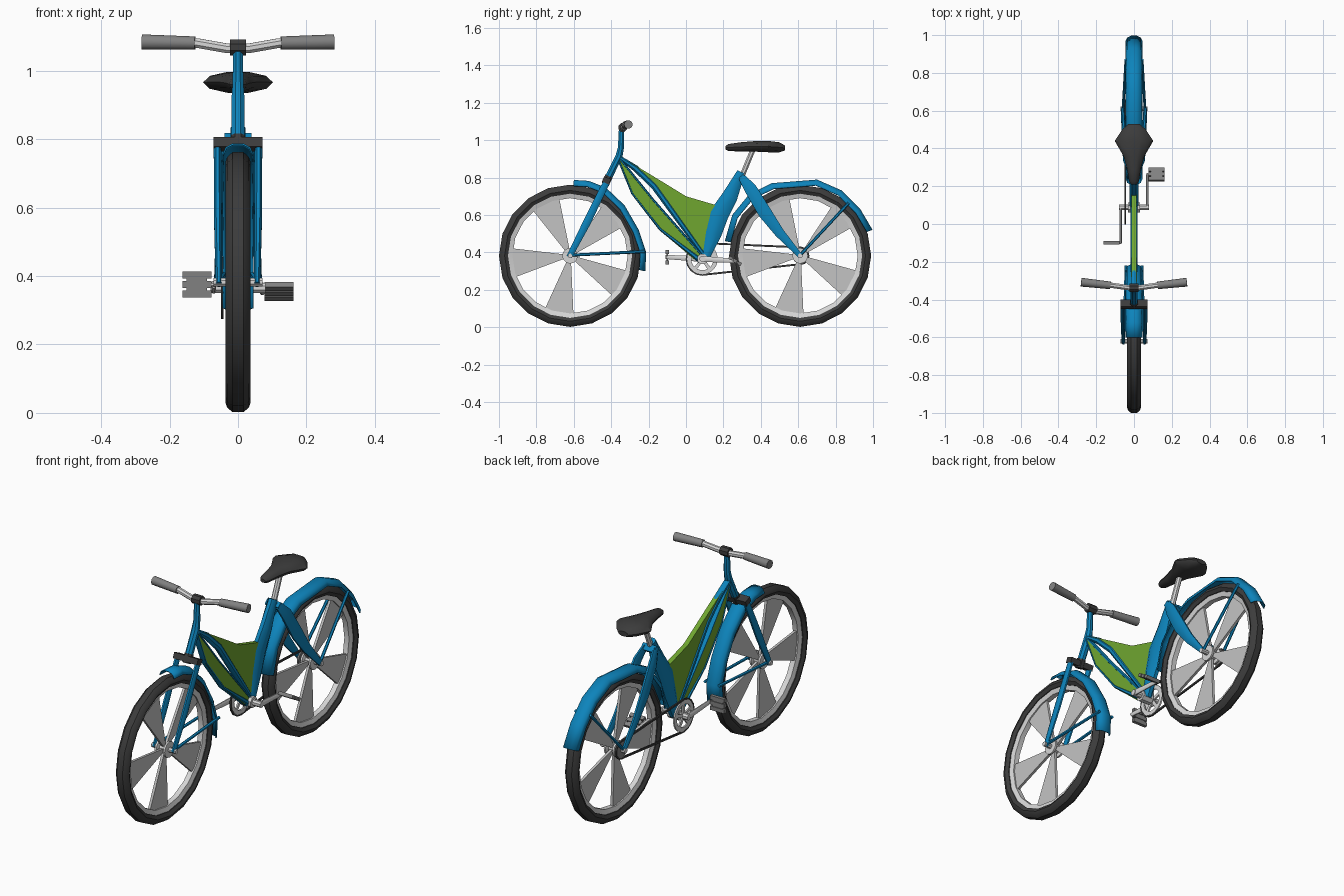
import bpy, bmesh, math
from mathutils import Vector, Matrix

if "Cube" in bpy.data.objects:
    bpy.data.objects.remove(bpy.data.objects["Cube"])


def material(name, r, g, b):
    m = bpy.data.materials.new(name)
    m.diffuse_color = (r, g, b, 1)
    m.use_nodes = True
    m.node_tree.nodes["Principled BSDF"].inputs["Base Color"].default_value = m.diffuse_color
    return m


BLUE = material("frame blue", 0.004, 0.23, 0.50)
GREEN = material("panel green", 0.16, 0.38, 0.03)
DARK = material("rubber dark", 0.045, 0.045, 0.045)
GREY = material("grip grey", 0.22, 0.22, 0.22)
LIGHT = material("metal light", 0.68, 0.68, 0.68)
BLADE = material("blade grey", 0.55, 0.55, 0.55)


def finish(name, bm, mats, smooth=True):
    bmesh.ops.recalc_face_normals(bm, faces=bm.faces)
    me = bpy.data.meshes.new(name)
    bm.to_mesh(me)
    bm.free()
    for m in mats:
        me.materials.append(m)
    ob = bpy.data.objects.new(name, me)
    bpy.context.collection.objects.link(ob)
    if smooth:
        bpy.ops.object.select_all(action='DESELECT')
        ob.select_set(True)
        bpy.context.view_layer.objects.active = ob
        bpy.ops.object.shade_smooth_by_angle(angle=math.radians(40))
    return ob


def loft(name, rings, mat, caps=True, closed=False, wrap=True):
    """Skin a list of equal-length point rings."""
    bm = bmesh.new()
    vs = [[bm.verts.new(p) for p in r] for r in rings]
    n = len(vs[0])
    for i in range(len(vs) if closed else len(vs) - 1):
        a, b = vs[i], vs[(i + 1) % len(vs)]
        for j in range(n if wrap else n - 1):
            k = (j + 1) % n
            bm.faces.new((a[j], a[k], b[k], b[j]))
    if caps and not closed:
        bm.faces.new(vs[0])
        bm.faces.new(vs[-1])
    return finish(name, bm, [mat])


def tube(name, pts, sizes, mat, n=8, ref=(1, 0, 0)):
    """Sweep an ellipse; sizes are (along ref, across) half widths."""
    pts = [Vector(p) for p in pts]
    if not isinstance(sizes, list):
        sizes = [sizes] * len(pts)
    rings = []
    for i, p in enumerate(pts):
        t = (pts[min(i + 1, len(pts) - 1)] - pts[max(i - 1, 0)]).normalized()
        u = Vector(ref)
        u = (u - t * u.dot(t)).normalized()
        v = t.cross(u)
        a, b = sizes[i] if isinstance(sizes[i], tuple) else (sizes[i],) * 2
        ang = [2 * math.pi * (j + 0.5) / n for j in range(n)]
        k = 1 / math.cos(math.pi / n)
        rings.append([p + u * a * k * math.cos(w) + v * b * k * math.sin(w) for w in ang])
    return loft(name, rings, mat)


def spin(name, profile, y, z, mat, n=20):
    """Revolve a closed (radius, x) profile round an axle."""
    rings = []
    for i in range(n):
        a = 2 * math.pi * i / n
        rings.append([(x, y + r * math.cos(a), z + r * math.sin(a)) for r, x in profile])
    return loft(name, rings, mat, closed=True)


def plate(name, poly, h, mats, x=0):
    """Extrude a (y, z) outline along x; second material goes on the edges."""
    bm = bmesh.new()
    f = bm.faces.new([bm.verts.new((x - h, y, z)) for y, z in poly])
    r = bmesh.ops.extrude_face_region(bm, geom=[f])
    bmesh.ops.translate(bm, vec=(2 * h, 0, 0),
                        verts=[e for e in r["geom"] if isinstance(e, bmesh.types.BMVert)])
    for f in bm.faces:
        f.normal_update()
        f.material_index = 0 if abs(f.normal.x) > 0.5 else len(mats) - 1
    return finish(name, bm, mats, False)


def box(name, c, size, mat, tilt=0):
    bm = bmesh.new()
    m = Matrix.Translation(c) @ Matrix.Rotation(tilt, 4, 'X') @ Matrix.Diagonal((*size, 1))
    bmesh.ops.create_cube(bm, size=1, matrix=m)
    return finish(name, bm, [mat], False)


def fender(name, path, hub):
    rings = []
    for y, z in path:
        out = (Vector((0, y, z)) - Vector((0, *hub))).normalized()
        rings.append([Vector((x, y, z)) + out * d for x, d in
                      ((-.043, -.03), (-.034, -.01), (-.015, 0), (.015, 0), (.034, -.01), (.043, -.03))])
    ob = loft(name, rings, BLUE, caps=False, wrap=False)
    mod = ob.modifiers.new("thickness", 'SOLIDIFY')
    mod.thickness = 0.005
    mod.offset = 0


FRONT, REAR = (-0.62, 0.382), (0.61, 0.382)

# Wheels
for tag, (y, z) in (("front", FRONT), ("rear", REAR)):
    spin(tag + "_tire", [(.38, -.016), (.38, .016), (.366, .032), (.35, .037), (.332, .026),
                         (.332, -.026), (.35, -.037), (.366, -.032)], y, z, DARK)
    spin(tag + "_rim", [(.34, -.024), (.34, .024), (.308, .014), (.308, -.014)], y, z, LIGHT)
    spin(tag + "_hub", [(.001, -.03), (.042, -.03), (.042, -.02), (.025, -.015), (.025, .015),
                        (.042, .02), (.042, .03), (.001, .03)], y, z, LIGHT, 12)
    tube(tag + "_axle", [(-.072, y, z), (.072, y, z)], .012, LIGHT, ref=(0, 0, 1))
    for i in range(5):
        c = math.radians(115 + 72 * i)
        poly = [(y + r * math.cos(c + d), z + r * math.sin(c + d))
                for r, d in ((.025, -.4), (.315, -.25), (.318, 0), (.315, .25), (.025, .4))]
        plate(f"{tag}_blade_{i}", poly, .007, [BLADE])

# Fenders
fender("front_fender", [(-.60, .785), (-.52, .78), (-.43, .745), (-.33, .65), (-.255, .52),
                        (-.215, .40), (-.22, .30)], FRONT)
fender("rear_fender", [(.21, .46), (.25, .60), (.34, .71), (.46, .768), (.70, .787), (.83, .73),
                       (.93, .63), (.995, .52)], REAR)

# Fork legs, fender stays and seat stays on both sides
for s, side in ((-1, "left"), (1, "right")):
    tube(side + "_fork_leg", [(s * .056, -.625, .375), (s * .059, -.53, .56), (s * .06, -.425, .775)],
         [(.009, .015), (.011, .021), (.011, .018)], BLUE)
    tube(side + "_front_stay", [(s * .055, -.62, .385), (s * .042, -.22, .405)], .007, BLUE, 6)
    tube(side + "_rear_stay", [(s * .058, .61, .385), (s * .043, .87, .665)], .007, BLUE, 6)
    tube(side + "_seat_stay", [(s * .03, .30, .80), (s * .045, .345, .74), (s * .052, .42, .615),
                               (s * .055, .50, .505), (s * .06, .61, .382)],
         [(.01, .02), (.012, .033), (.012, .036), (.011, .026), (.01, .013)], BLUE)
box("seat_stay_bridge", (0, .305, .795), (.08, .035, .03), BLUE, -.9)

# Fork crown, steering column
box("fork_crown", (0, -.425, .785), (.142, .04, .03), DARK, -.4)
tube("crown_collar", [(0, -.432, .765), (0, -.412, .808)], .021, DARK)
tube("steering_column", [(0, -.415, .80), (0, -.358, .915), (0, -.348, .96), (0, -.345, 1.06)],
     [.019, .019, .016, .014], BLUE)

# Handlebar and grips
tube("handlebar", [(-.14, -.325, 1.083), (-.115, -.325, 1.08), (-.03, -.337, 1.065),
                   (.03, -.337, 1.065), (.115, -.325, 1.08), (.14, -.325, 1.083)], .014, LIGHT, ref=(0, 0, 1))
tube("handlebar_clamp", [(-.024, -.338, 1.068), (.024, -.338, 1.068)], .023, DARK, ref=(0, 0, 1))
for s, side in ((-1, "left"), (1, "right")):
    tube(side + "_grip", [(s * .125, -.325, 1.081), (s * .28, -.308, 1.084)], [.019, .022], GREY,
         10, ref=(0, 0, 1))

# Main frame: two panelled members with blue tubes on their edges
plate("lower_panel", [(-.365, .91), (-.29, .71), (-.14, .52), (.04, .365), (.085, .375),
                      (.05, .42), (-.18, .685)], .013, [GREEN, BLUE])
tube("lower_panel_bottom_tube", [(0, -.362, .90), (0, -.287, .715), (0, -.138, .525), (0, .08, .355)],
     [(.016, .006), (.016, .006), (.017, .008), (.02, .016)], BLUE)
tube("lower_panel_top_tube", [(0, -.362, .91), (0, -.18, .685), (0, .08, .39)], (.016, .007), BLUE)
plate("upper_panel", [(-.36, .915), (-.27, .865), (-.13, .78), (0, .70), (.17, .65), (.13, .56),
                      (.12, .40), (.07, .42), (-.03, .565), (-.17, .76)], .013, [GREEN])
tube("upper_panel_tube", [(0, -.358, .91), (0, -.27, .85), (0, -.17, .755), (0, -.04, .575), (0, .09, .395)],
     [(.016, .01), (.017, .017), (.018, .018), (.018, .016), (.018, .012)], BLUE)
tube("seat_tube", [(0, .10, .36), (0, .145, .50), (0, .175, .60), (0, .235, .70), (0, .295, .83)],
     [(.024, .02), (.024, .045), (.024, .052), (.024, .042), (.022, .022)], BLUE)

# Seat and seat post
tube("seat_post", [(0, .30, .81), (0, .36, .955)], .014, LIGHT)
rings = []
for y, w, lo, hi in ((.21, .015, .95, .968), (.225, .026, .942, .98), (.29, .036, .938, .99), (.36, .056, .938, .996),
                     (.44, .102, .934, .998), (.50, .062, .934, .99), (.53, .03, .945, .972)):
    rings.append([(w * math.cos(a), y, (lo + hi) / 2 + (hi - lo) / 2 * math.sin(a))
                  for a in [math.pi * j / 5 for j in range(10)]])
loft("seat", rings, DARK)

# Cranks, chainring and chain (drive on the left)
CY, CZ = .088, .365
tube("crank_axle", [(-.08, CY, CZ), (.08, CY, CZ)], .015, LIGHT, ref=(0, 0, 1))
tube("bottom_bracket", [(-.032, CY, CZ), (.032, CY, CZ)], .027, LIGHT, ref=(0, 0, 1))
spin("chainring", [(.082, -.05), (.082, -.042), (.06, -.042), (.06, -.05)], CY, CZ, LIGHT)
spin("rear_sprocket", [(.042, -.05), (.042, -.04), (.012, -.04), (.012, -.05)], *REAR, GREY, 14)
for i in range(5):
    a = 2 * math.pi * i / 5 + .3
    tube(f"chainring_arm_{i}", [(-.046, CY, CZ), (-.046, CY + .065 * math.cos(a), CZ + .065 * math.sin(a))],
         (.004, .009), LIGHT, 4)
chain = [(-.046, CY - .085 * math.sin(a), CZ + .085 * math.cos(a))
         for a in [math.pi * j / 8 for j in range(9)]]
chain += [(-.046, REAR[0] + .045 * math.sin(a), REAR[1] - .045 * math.cos(a))
          for a in [math.pi * j / 6 for j in range(7)]]
tube("chain", chain + chain[:1], (.004, .005), DARK, 4)
for s, side, py, pz, tilt in ((-1, "left", -.10, .375, math.pi / 2), (1, "right", .262, .355, -.55)):
    tube(side + "_crank_arm", [(s * .071, CY, CZ), (s * .071, py, pz)], [(.007, .016), (.007, .011)], LIGHT)
    tube(side + "_pedal_axle", [(s * .065, py, pz), (s * .155, py, pz)], .007, LIGHT, ref=(0, 0, 1))
    for k in (-1, 0, 1):
        off = Matrix.Rotation(tilt, 3, 'X') @ Vector((0, k * .028, 0))
        box(f"{side}_pedal_slat_{k + 1}", Vector((s * .12, py, pz)) + off, (.084, .021, .018), GREY, tilt)
    box(side + "_pedal_core", (s * .12, py, pz), (.06, .07, .01), GREY, tilt)
